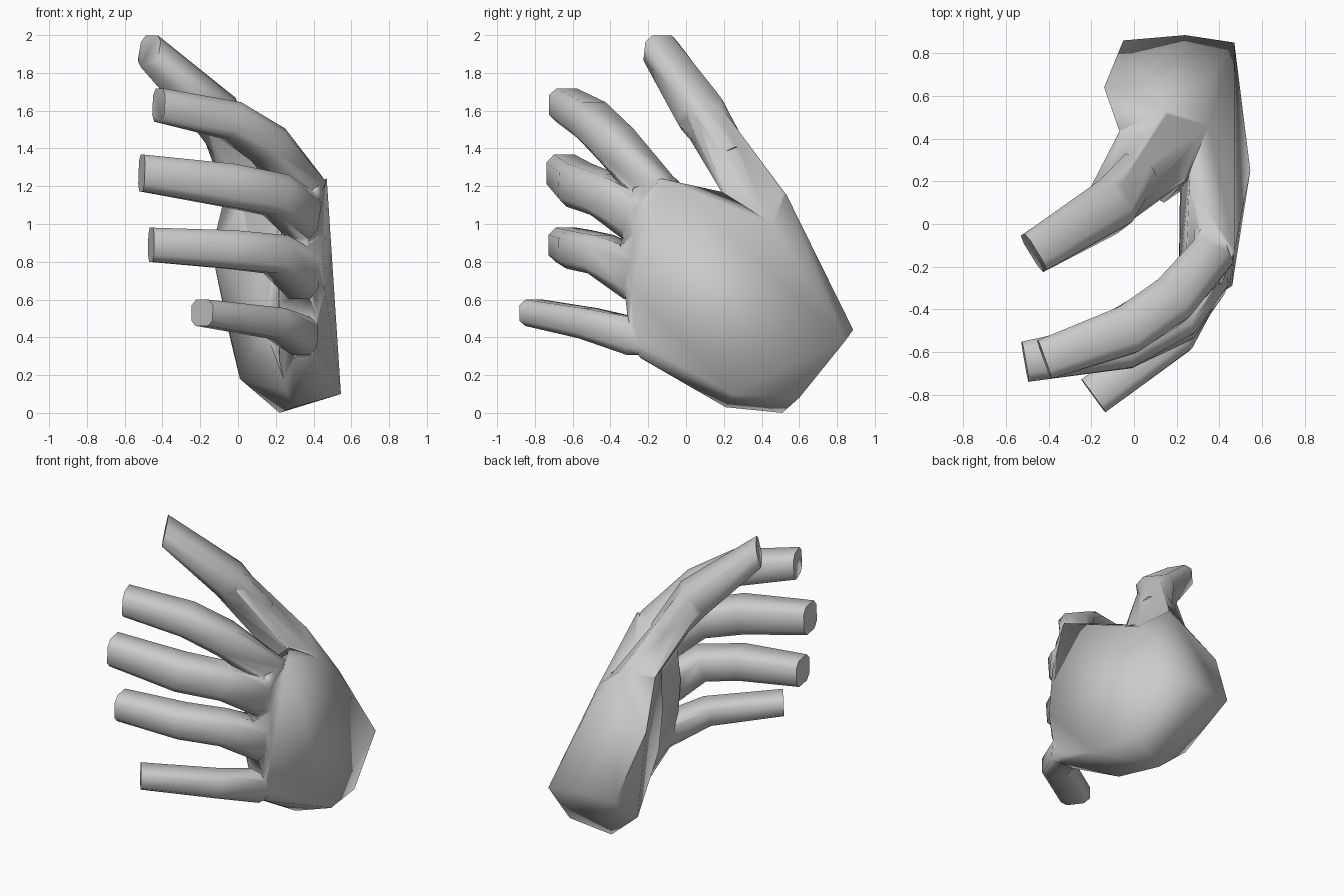
import bpy, bmesh
from math import cos, sin, pi, copysign
from mathutils import Vector

if "Cube" in bpy.data.objects:
    bpy.data.objects.remove(bpy.data.objects["Cube"])


def to_object(bm, name):
    bmesh.ops.recalc_face_normals(bm, faces=bm.faces)
    me = bpy.data.meshes.new(name)
    bm.to_mesh(me)
    bm.free()
    ob = bpy.data.objects.new(name, me)
    bpy.context.collection.objects.link(ob)
    return ob


def hull(name, pts):
    bm = bmesh.new()
    for p in pts:
        bm.verts.new(p)
    r = bmesh.ops.convex_hull(bm, input=bm.verts)
    junk = {v for v in r["geom_interior"] + r["geom_unused"]
            if isinstance(v, bmesh.types.BMVert)}
    bmesh.ops.delete(bm, geom=list(junk), context='VERTS')
    return to_object(bm, name)


def boxy(x):
    return copysign(abs(x) ** 0.6, x)


def finger(name, path, radii, sides=8):
    """Boxy tube along path; radii = (vertical, sideways) at each point."""
    bm = bmesh.new()
    P = [Vector(p) for p in path]
    rings = []
    for i, p in enumerate(P):
        t = (P[min(i + 1, len(P) - 1)] - P[max(i - 1, 0)]).normalized()
        if i == len(P) - 1:
            t.z *= 0.25                      # tips are cut nearly upright
            t.normalize()
        up = (Vector((0, 0, 1)) - t * t.z).normalized()
        side = t.cross(up)
        a, b = radii[i]
        ring = []
        for k in range(sides):
            ang = 2 * pi * (k + .5) / sides
            ring.append(bm.verts.new(p + up * a * boxy(sin(ang)) + side * b * boxy(cos(ang))))
        rings.append(ring)
    for r, s in zip(rings, rings[1:]):
        for k in range(sides):
            j = (k + 1) % sides
            bm.faces.new((r[k], r[j], s[j], s[k]))
    bm.faces.new(rings[0])
    bm.faces.new(rings[-1])
    return to_object(bm, name)


# back of the hand, from knuckles to wrist
hand = hull("hand", [
    (.47, -.13, 1.24), (.41, -.28, 1.19), (.45, -.27, .95), (.36, -.35, .88), (.46, -.29, .65),
    (.42, -.31, .51), (.40, -.25, .30),
    (.30, -.02, 1.19), (.24, -.24, 1.05), (.21, -.24, .8), (.22, -.23, .57), (.30, -.24, .29),
    (.545, .25, .10), (.30, .21, .03), (.22, .51, .00), (.48, .60, .08),
    (.47, .85, .39), (.24, .885, .44), (.33, .64, .86), (.35, .46, 1.0), (.26, .19, 1.17)])

# fleshy thumb side of the palm
mound = hull("thumb_mound", [
    (-.14, .64, .86), (-.05, .86, .43), (.24, .885, .44), (.01, .52, .18), (.22, .51, .00),
    (.15, .53, 1.16), (-.07, .44, 1.15), (.02, .24, 1.10), (.24, .20, 1.16), (.33, .64, .86),
    (.35, .46, 1.0), (.09, .13, .75), (.14, .10, .45), (.30, .21, .03), (.40, .4, .6)])

# root of the thumb, blending the mound into the thumb
root = hull("thumb_root", [
    (.15, .53, 1.155), (-.065, .44, 1.14), (.03, .24, 1.09), (.24, .20, 1.15), (.33, .44, 1.0),
    (-.22, .14, 1.56), (-.02, .01, 1.56), (-.16, -.01, 1.50), (-.07, .17, 1.64), (.0, .05, 1.59)])

# fingers, from base to tip
parts = [
    mound, root,
    finger("thumb", [(.01, .24, 1.35), (-.12, .08, 1.585), (-.47, -.135, 1.915)],
           [(.09, .10), (.12, .13), (.09, .105)]),
    finger("index_finger", [(.36, -.03, 1.10), (.355, -.16, 1.175), (.16, -.37, 1.42),
                            (-.04, -.50, 1.55), (-.42, -.635, 1.63)],
           [(.09, .08), (.11, .11), (.11, .12), (.105, .12), (.093, .10)]),
    finger("middle_finger", [(.34, -.10, 1.02), (.34, -.27, 1.04), (.20, -.43, 1.155),
                             (-.05, -.565, 1.205), (-.51, -.645, 1.27)],
           [(.12, .07), (.135, .105), (.118, .12), (.12, .12), (.102, .10)]),
    finger("ring_finger", [(.34, -.10, .72), (.34, -.27, .73), (.20, -.45, .84),
                           (-.04, -.565, .865), (-.46, -.635, .89)],
           [(.13, .07), (.14, .105), (.11, .12), (.107, .12), (.095, .10)]),
    finger("little_finger", [(.34, -.10, .39), (.34, -.28, .405), (.20, -.52, .475), (-.19, -.805, .53)],
           [(.09, .07), (.105, .09), (.085, .10), (.073, .10)]),
]

# join everything into one skin
for part in parts:
    m = hand.modifiers.new("join", 'BOOLEAN')
    m.operation, m.solver, m.object = 'UNION', 'EXACT', part
    bpy.context.view_layer.objects.active = hand
    bpy.ops.object.modifier_apply(modifier=m.name)
    bpy.data.objects.remove(part)

bpy.ops.object.select_all(action='DESELECT')
hand.select_set(True)
bpy.context.view_layer.objects.active = hand
bpy.ops.object.shade_smooth_by_angle(angle=1.4)
